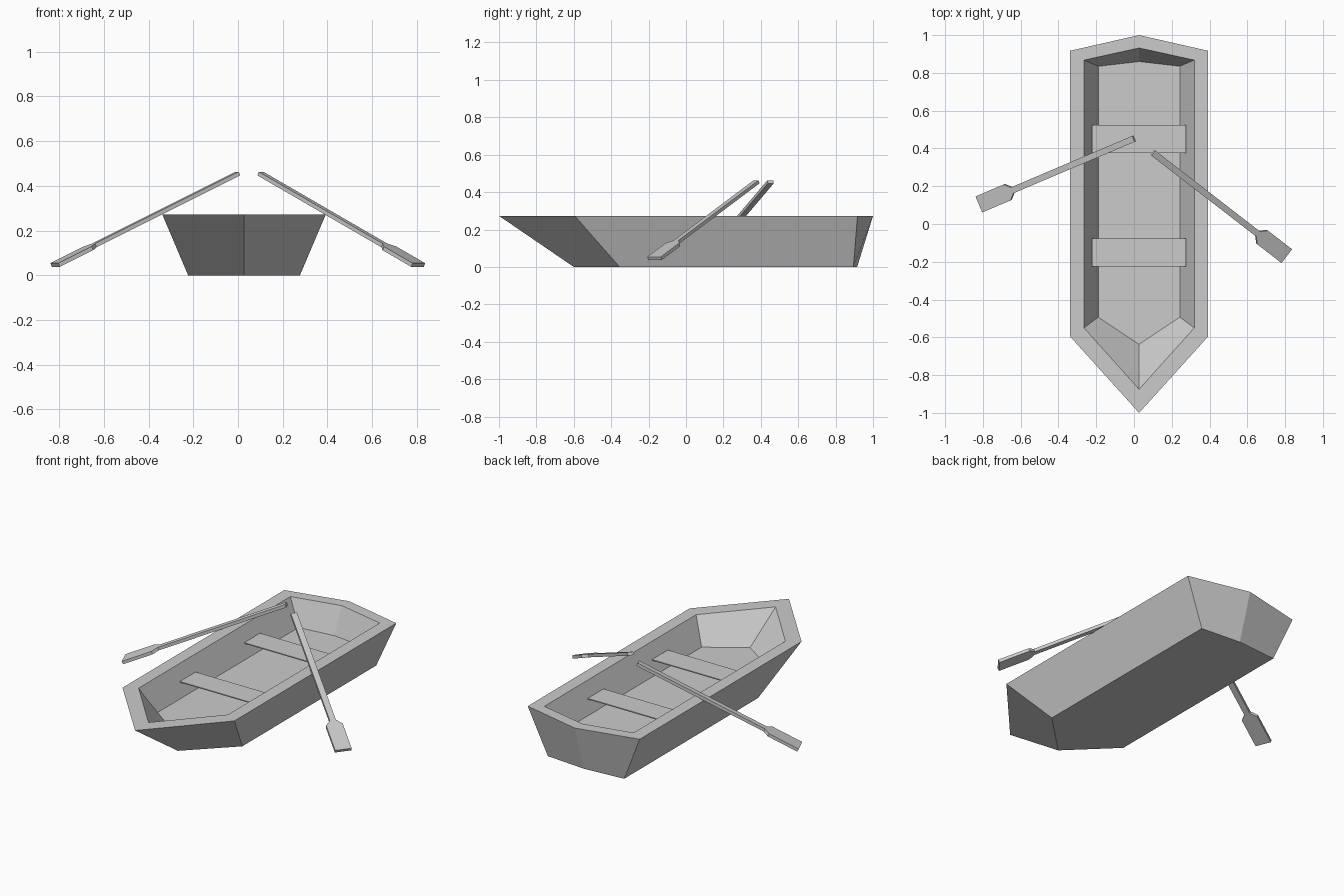
import bpy, bmesh, math
from mathutils import Vector, Matrix

if "Cube" in bpy.data.objects:
    bpy.data.objects.remove(bpy.data.objects["Cube"])

CX = 0.027  # hull centre line


def finish(bm, name):
    bmesh.ops.recalc_face_normals(bm, faces=bm.faces[:])
    mesh = bpy.data.meshes.new(name)
    bm.to_mesh(mesh)
    bm.free()
    obj = bpy.data.objects.new(name, mesh)
    bpy.context.collection.objects.link(obj)
    return obj


def ring(bm, half, bow_tip, bow_side, stern_side, stern_tip, z):
    """Six-sided hull outline at one height."""
    pts = [(0, bow_tip), (half, bow_side), (half, stern_side),
           (0, stern_tip), (-half, stern_side), (-half, bow_side)]
    return [bm.verts.new((CX + x, y, z)) for x, y in pts]


# Hull: outer bottom -> outer rim -> inner rim -> inner floor
bm = bmesh.new()
rings = [
    ring(bm, 0.25, -0.60, -0.355, 0.895, 0.915, 0.0),
    ring(bm, 0.366, -1.00, -0.595, 0.917, 1.00, 0.273),
    ring(bm, 0.292, -0.875, -0.55, 0.868, 0.932, 0.273),
    ring(bm, 0.216, -0.637, -0.493, 0.835, 0.86, 0.123),
]
for a, b in zip(rings, rings[1:]):
    for i in range(6):
        j = (i + 1) % 6
        bm.faces.new((a[i], a[j], b[j], b[i]))
bm.faces.new(rings[0][::-1])
bm.faces.new(rings[-1])
finish(bm, "hull")

# Seats: thin planks between the side walls
for name, y in (("front_seat", -0.151), ("rear_seat", 0.45)):
    bm = bmesh.new()
    bmesh.ops.create_cube(bm, size=1, matrix=Matrix.LocRotScale(
        Vector((CX, y, 0.197)), None, Vector((0.498, 0.147, 0.006))))
    finish(bm, name)


# Oars: flat paddle profile, extruded, then swung and tilted down from the grip
def oar(name, grip, blade_end):
    thick = 0.018
    d = Vector(blade_end) - Vector(grip)
    length = d.length
    half = [(0, 0.017), (length - 0.21, 0.017), (length - 0.178, 0.046), (length, 0.046)]
    outline = half + [(x, -y) for x, y in reversed(half)]
    bm = bmesh.new()
    face = bm.faces.new([bm.verts.new((x, y, -thick / 2)) for x, y in outline])
    ext = bmesh.ops.extrude_face_region(bm, geom=[face])
    bmesh.ops.translate(bm, vec=(0, 0, thick), verts=[
        v for v in ext["geom"] if isinstance(v, bmesh.types.BMVert)])
    yaw = math.atan2(d.y, d.x)
    pitch = math.asin(-d.z / length)
    bm.transform(Matrix.Translation(grip) @ Matrix.Rotation(yaw, 4, 'Z')
                 @ Matrix.Rotation(pitch, 4, 'Y'))
    finish(bm, name)


oar("left_oar", (0.0, 0.452, 0.455), (-0.818, 0.105, 0.046))
oar("right_oar", (0.10, 0.377, 0.455), (0.806, -0.168, 0.046))
